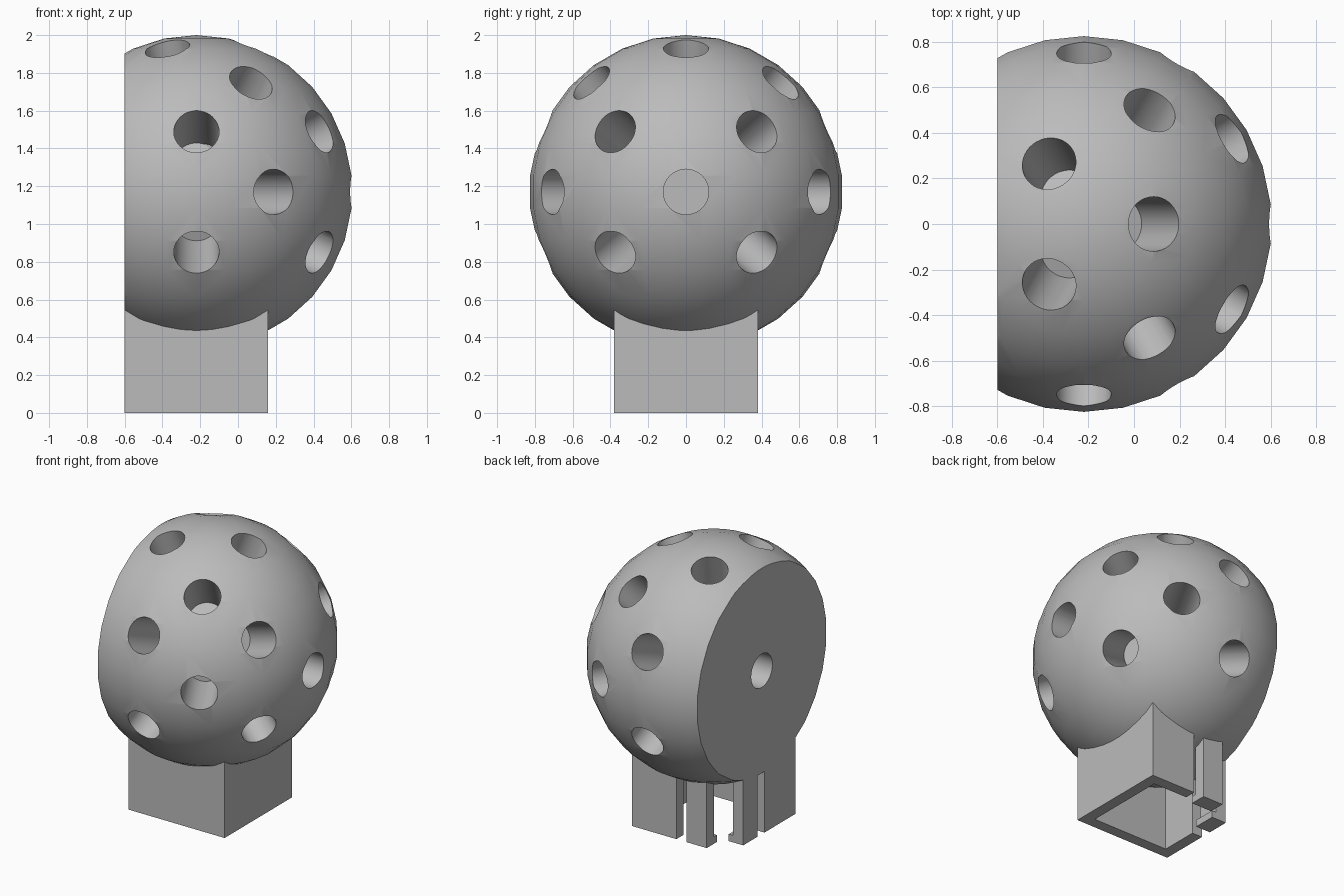
import bpy
import math
from mathutils import Vector

if "Cube" in bpy.data.objects:
    bpy.data.objects.remove(bpy.data.objects["Cube"])

grey = bpy.data.materials.new("plain_grey")
grey.use_nodes = True
GREY = (0.5, 0.5, 0.5, 1)
grey.diffuse_color = GREY
grey.node_tree.nodes["Principled BSDF"].inputs["Base Color"].default_value = GREY

CENTRE = Vector((-0.22, 0, 1.17))
RADIUS = 0.83
FLAT_X = -0.6
HOLE_R = 0.12
HOLE_FLOOR = 0.38  # distance of each hole's floor from the ball centre


def box(name, x, y, z):
    """Box spanning three (low, high) ranges."""
    bpy.ops.mesh.primitive_cube_add(size=1, location=[(a + b) / 2 for a, b in (x, y, z)])
    ob = bpy.context.object
    ob.name = name
    ob.scale = [b - a for a, b in (x, y, z)]
    bpy.ops.object.transform_apply(location=True, rotation=True, scale=True)
    ob.data.materials.append(grey)
    return ob


def cut(target, cutter):
    """Subtract the cutter and delete it."""
    mod = target.modifiers.new("cut", 'BOOLEAN')
    mod.operation = 'DIFFERENCE'
    mod.solver = 'EXACT'
    mod.object = cutter
    bpy.ops.object.select_all(action='DESELECT')
    bpy.context.view_layer.objects.active = target
    target.select_set(True)
    bpy.ops.object.modifier_apply(modifier=mod.name)
    bpy.data.objects.remove(cutter)


def drill(target, direction, start, end):
    """Cut a round blind hole along a direction from the ball centre."""
    d = Vector(direction).normalized()
    bpy.ops.mesh.primitive_cylinder_add(
        vertices=40, radius=HOLE_R, depth=end - start,
        location=CENTRE + d * (start + end) / 2,
        rotation=d.to_track_quat('Z', 'Y').to_euler())
    cut(target, bpy.context.object)


# Ball with one side sliced flat
bpy.ops.mesh.primitive_uv_sphere_add(segments=30, ring_count=15, radius=RADIUS, location=CENTRE)
ball = bpy.context.object
ball.name = "ball"
ball.data.materials.append(grey)
cut(ball, box("slice_cutter", (-2, FLAT_X), (-1, 1), (0, 3)))

# Blind holes: (latitude, azimuths) in degrees, staggered ring by ring
rings = [
    (0, (0, 60, -60)),
    (23, (30, -30, 90, -90)),
    (-23, (30, -30, 90, -90)),
    (45, (60, -60)),
    (68, (0, 120, -120)),
]
for lat, azimuths in rings:
    la = math.radians(lat)
    for az in map(math.radians, azimuths):
        direction = (math.cos(la) * math.cos(az), math.cos(la) * math.sin(az), math.sin(la))
        drill(ball, direction, HOLE_FLOOR, 1.1)

# Hole in the flat side
drill(ball, (-1, 0, 0), 0.05, 0.6)

bpy.ops.object.select_all(action='DESELECT')
ball.select_set(True)
bpy.context.view_layer.objects.active = ball
bpy.ops.object.shade_smooth_by_angle(angle=math.radians(30))

# Square socket below: two full walls, two split walls with clips
X0, X1, Y0, Y1 = FLAT_X, 0.16, -0.38, 0.38
T = 0.08     # wall thickness
TOP = 0.62   # walls end inside the ball
HOOK = 0.035
box("socket_wall_left", (X1 - T, X1), (Y0, Y1), (0, TOP))
box("socket_wall_front", (X0, X1 - T), (Y0, Y0 + T), (0, TOP))
box("socket_wall_back", (-0.19, X1 - T), (Y1 - T, Y1), (0, TOP))
box("socket_wall_right", (X0, X0 + T), (Y0 + T, -0.03), (0, TOP))

# Spring clips with inward hooks near the open corner
box("back_clip", (-0.43, -0.27), (Y1 - T, Y1), (0, TOP))
box("back_clip_hook", (-0.43, -0.27), (Y1 - T - HOOK, Y1 - T), (0, 0.05))
box("right_clip", (X0, X0 + T), (0.05, 0.21), (0, TOP))
box("right_clip_hook", (X0 + T, X0 + T + HOOK), (0.05, 0.21), (0, 0.05))
